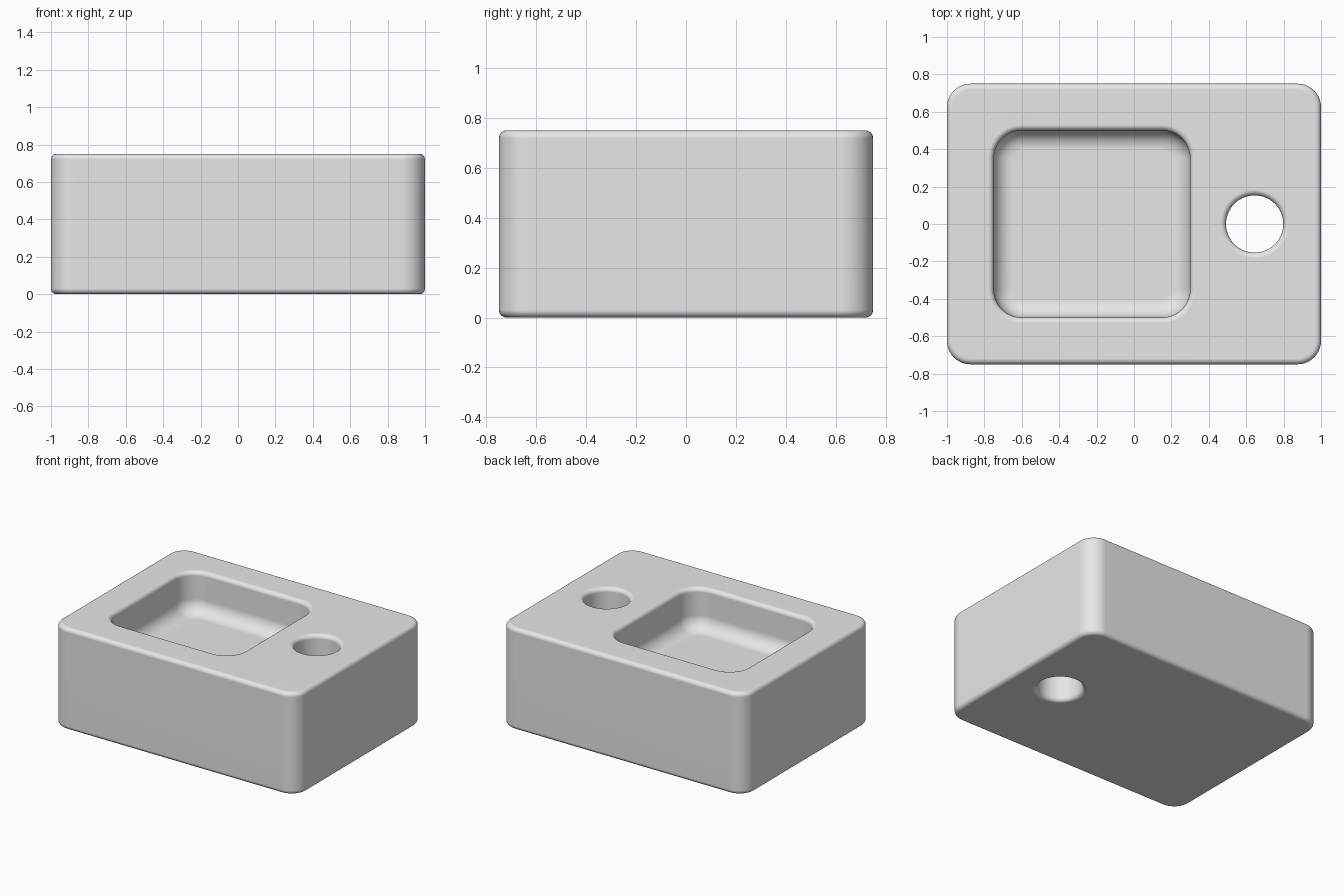
import bpy, bmesh
from math import sin, cos, pi

old = bpy.data.objects.get("Cube")
if old:
    bpy.data.objects.remove(old, do_unlink=True)

HEIGHT = 0.75
EDGE = 0.03          # rounding of the outer edges and rims
DEPTH = 0.3          # pocket depth
FLOOR = HEIGHT - DEPTH
FILLET = 0.1         # rounding where the pocket wall meets its floor

bm = bmesh.new()


def ring(cx, cy, hx, hy, r, z, segs):
    """Rounded rectangle loop; a circle when hx == hy == r."""
    verts = []
    for q, (sx, sy) in enumerate(((1, 1), (-1, 1), (-1, -1), (1, -1))):
        for i in range(segs + 1):
            a = (q + i / segs) * pi / 2
            verts.append(bm.verts.new((cx + sx * (hx - r) + r * cos(a),
                                       cy + sy * (hy - r) + r * sin(a), z)))
    return verts


def loft(cx, cy, hx, hy, r, profile, segs=10):
    """Skin a stack of rings given as (outward offset, height)."""
    rings = [ring(cx, cy, hx + o, hy + o, r + o, z, segs) for o, z in profile]
    for a, b in zip(rings, rings[1:]):
        for i in range(len(a)):
            j = (i + 1) % len(a)
            bm.faces.new((a[i], a[j], b[j], b[i]))


def arc(co, cz, r, start, end, steps=6):
    """Quarter arc in (offset, height), angles in quarter turns."""
    angles = [(start + (end - start) * i / steps) * pi / 2 for i in range(steps + 1)]
    return [(co + r * cos(a), cz + r * sin(a)) for a in angles]


top_rim = arc(EDGE, HEIGHT - EDGE, EDGE, 1, 2)
bottom_rim = arc(EDGE, EDGE, EDGE, 2, 3)

# Outer walls
loft(0, 0, 1, 0.75, 0.125,
     arc(-EDGE, EDGE, EDGE, -1, 0) + arc(-EDGE, HEIGHT - EDGE, EDGE, 0, 1))
# Pocket walls
loft(-0.225, 0, 0.525, 0.5, 0.15,
     top_rim + arc(-FILLET, FLOOR + FILLET, FILLET, 0, -1, 8))
# Round through hole
loft(0.645, 0, 0.153, 0.153, 0.153, top_rim + bottom_rim, 14)

# Flat top, base and pocket floor
bmesh.ops.remove_doubles(bm, verts=bm.verts, dist=1e-5)
for level in (0, FLOOR, HEIGHT):
    border = [e for e in bm.edges if e.is_boundary
              and all(abs(v.co.z - level) < 1e-4 for v in e.verts)]
    bmesh.ops.triangle_fill(bm, edges=border, use_beauty=True)
bmesh.ops.recalc_face_normals(bm, faces=bm.faces)

mesh = bpy.data.meshes.new("block")
bm.to_mesh(mesh)
bm.free()
block = bpy.data.objects.new("block_with_pocket_and_hole", mesh)
bpy.context.collection.objects.link(block)

# Material
grey = bpy.data.materials.new("light_grey")
grey.use_nodes = True
colour = (0.8, 0.8, 0.8, 1)
grey.diffuse_color = colour
grey.node_tree.nodes["Principled BSDF"].inputs["Base Color"].default_value = colour
mesh.materials.append(grey)

# Smooth fillets with flat-looking large faces
mesh.shade_smooth()
weighted = block.modifiers.new("weighted_normals", 'WEIGHTED_NORMAL')
weighted.mode = 'FACE_AREA'
